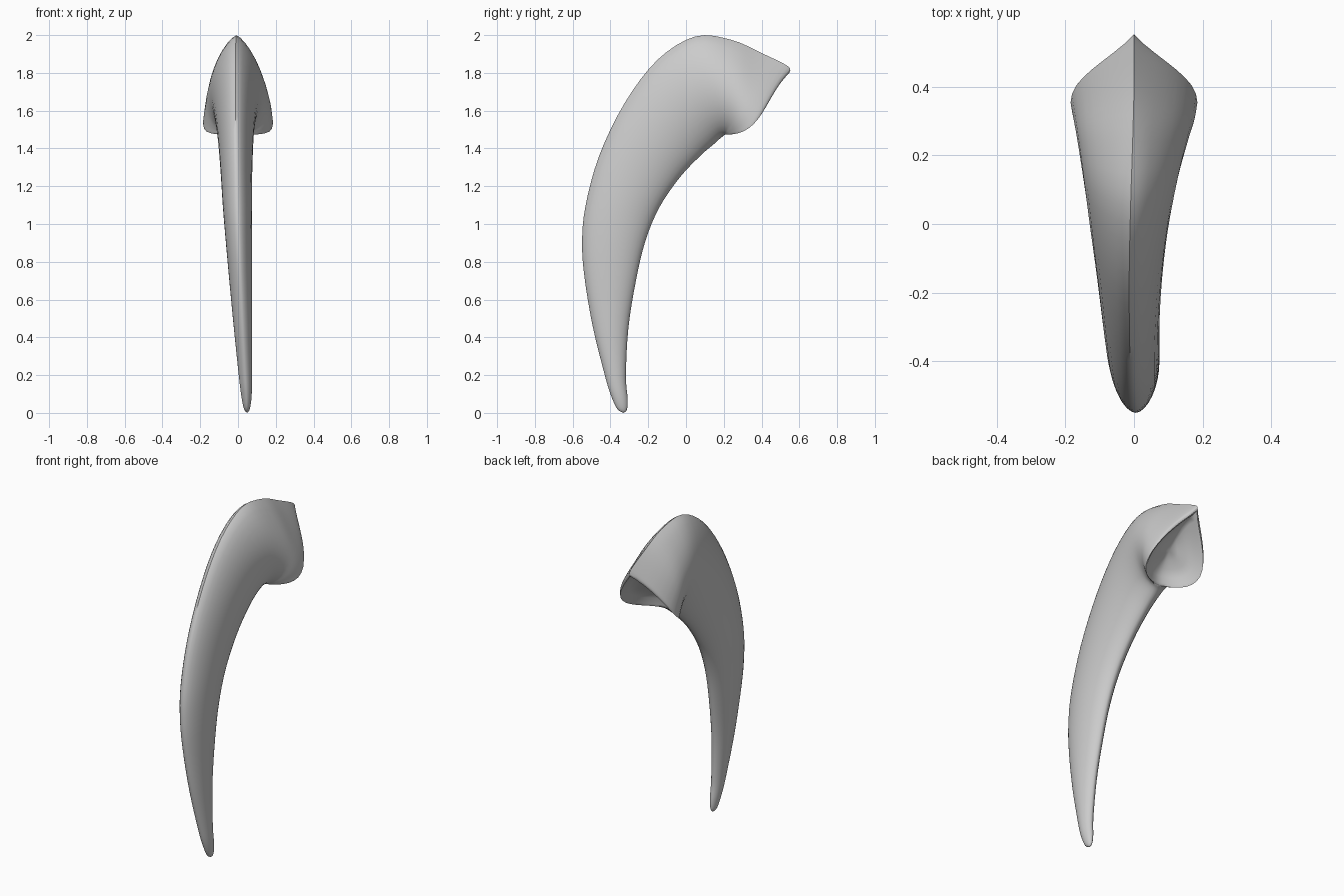
import bpy, bmesh, math
from mathutils import Vector

if "Cube" in bpy.data.objects:
    bpy.data.objects.remove(bpy.data.objects["Cube"])

SIDES, STEPS = 32, 4

# Sections: outer y,z / inner y,z / half width / centre x / skew power / rim bulge
sections = [
    (-0.330, 0.000, -0.330, 0.000, 0.000, 0.048, 1.0, 0),
    (-0.365, 0.022, -0.313, 0.018, 0.015, 0.047, 1.0, 0),
    (-0.400, 0.100, -0.309, 0.075, 0.027, 0.045, 1.0, 0),
    (-0.430, 0.200, -0.318, 0.200, 0.035, 0.039, 1.0, 0),
    (-0.492, 0.450, -0.305, 0.450, 0.048, 0.026, 1.0, 0),
    (-0.535, 0.700, -0.265, 0.700, 0.060, 0.014, 1.0, 0),
    (-0.550, 0.890, -0.215, 0.910, 0.069, 0.005, 1.0, 0),
    (-0.533, 1.090, -0.140, 1.090, 0.077, -0.003, 1.0, 0),
    (-0.460, 1.360, -0.030, 1.250, 0.085, -0.009, 0.95, 0),
    (-0.325, 1.640, 0.080, 1.365, 0.098, -0.013, 0.9, 0),
    (-0.150, 1.870, 0.150, 1.425, 0.116, -0.014, 0.85, 0),
    (0.050, 1.993, 0.183, 1.455, 0.138, -0.010, 0.8, 0.01),
    (0.240, 1.975, 0.198, 1.466, 0.160, -0.004, 0.7, 0.025),
    (0.400, 1.905, 0.202, 1.470, 0.176, 0.000, 0.6, 0.04),
    (0.540, 1.835, 0.203, 1.472, 0.184, 0.000, 0.55, 0.055),
    (0.547, 1.800, 0.207, 1.474, 0.184, 0.000, 0.52, 0.065),
]


def catmull(p0, p1, p2, p3, t):
    return [0.5 * (2 * b + (c - a) * t + (2 * a - 5 * b + 4 * c - d) * t * t
                   + (3 * b - a - 3 * c + d) * t ** 3)
            for a, b, c, d in zip(p0, p1, p2, p3)]


def smooth_sections(rows):
    out, last = [], len(rows) - 1
    for i in range(last):
        quad = [rows[max(0, min(last, i + k))] for k in (-1, 0, 1, 2)]
        out += [catmull(*quad, j / STEPS) for j in range(STEPS)]
    return out + [list(rows[-1])]


def ring_points(row):
    oy, oz, iy, iz, w, cx, skew, bulge = row
    outer, span = Vector((0, oy, oz)), Vector((0, iy - oy, iz - oz))
    normal = Vector((0, -span.z, span.y))
    if normal.length > 1e-6:
        normal.normalize()
    pts = []
    for i in range(SIDES):
        a = 2 * math.pi * i / SIDES
        s = max(0.0, (1 - math.cos(a)) / 2) ** skew
        side = math.sin(a)
        x = cx + w * math.copysign(abs(side) ** 1.15, side)
        pts.append(outer + span * s + normal * (bulge * side * side) + Vector((x, 0, 0)))
    return pts, normal


rings = [ring_points(r)[0] for r in smooth_sections(sections)]

# Hollow base: shrink the rim inwards and push it into the body
rim, normal = ring_points(sections[-1])
centre = Vector((0, 0.345, 1.605))
for scale, depth in ((0.92, 0.008), (0.78, 0.035), (0.55, 0.05), (0.28, 0.055), (0.0, 0.056)):
    rings.append([centre + (p - centre) * scale - normal * depth for p in rim])

bm = bmesh.new()
loops = [[bm.verts.new(p) for p in ring] for ring in rings]
for a, b in zip(loops, loops[1:]):
    for i in range(SIDES):
        j = (i + 1) % SIDES
        bm.faces.new((a[i], a[j], b[j], b[i]))
bmesh.ops.remove_doubles(bm, verts=bm.verts, dist=0.0002)
bmesh.ops.recalc_face_normals(bm, faces=bm.faces)

mesh = bpy.data.meshes.new("claw")
bm.to_mesh(mesh)
bm.free()
claw = bpy.data.objects.new("claw", mesh)
bpy.context.collection.objects.link(claw)
bpy.context.view_layer.objects.active = claw
claw.select_set(True)
bpy.ops.object.shade_smooth_by_angle(angle=math.radians(50))
